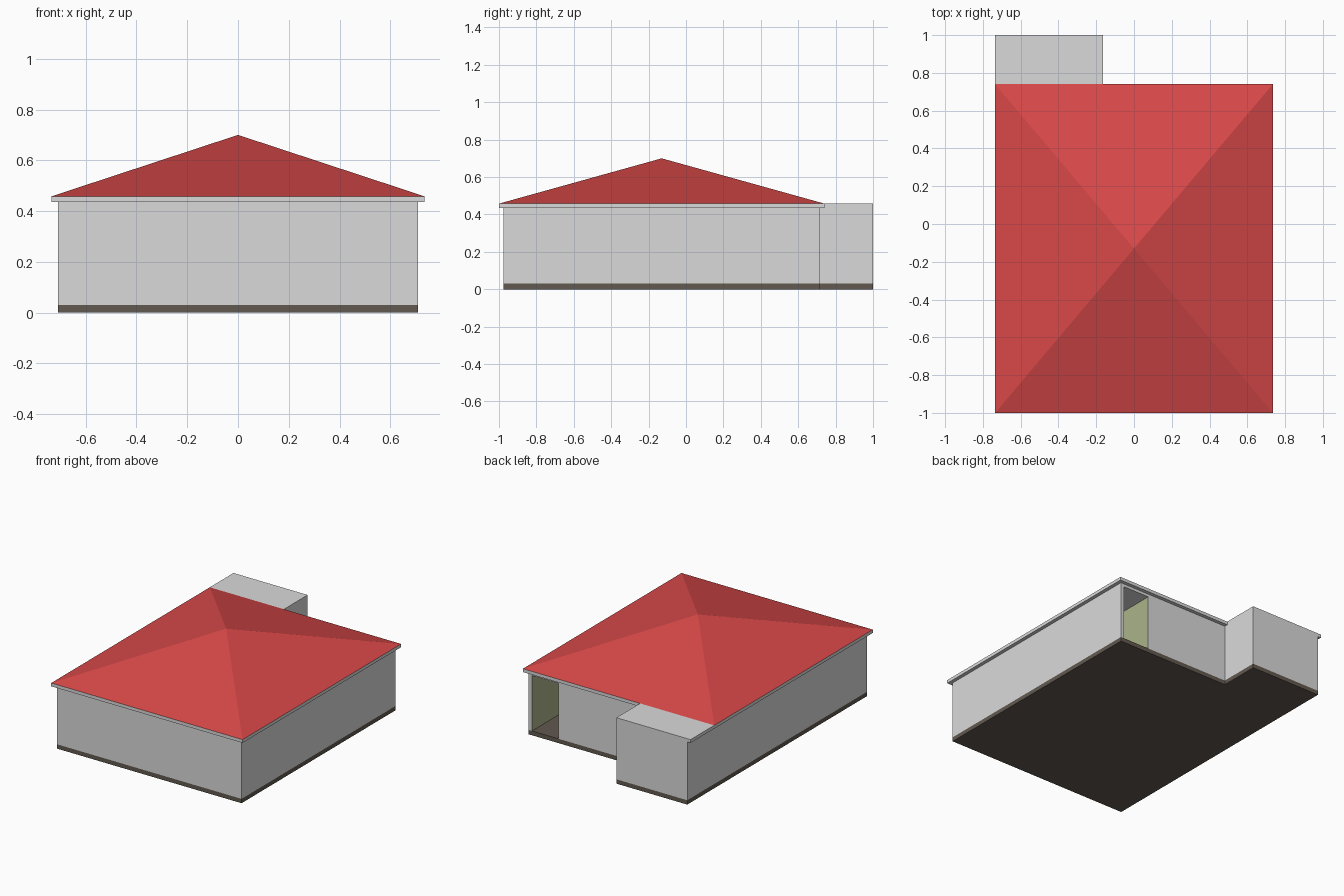
import bpy, bmesh

if "Cube" in bpy.data.objects:
    bpy.data.objects.remove(bpy.data.objects["Cube"])


def material(name, rgb):
    m = bpy.data.materials.new(name)
    m.diffuse_color = (*rgb, 1)
    m.use_nodes = True
    m.node_tree.nodes["Principled BSDF"].inputs["Base Color"].default_value = m.diffuse_color
    return m


GREY = material("plaster grey", (0.70, 0.70, 0.70))
RED = material("roof red", (0.69, 0.065, 0.065))
BROWN = material("base brown", (0.122, 0.100, 0.080))
GREEN = material("inner wall green", (0.41, 0.455, 0.25))


def finish(name, bm, mats):
    bmesh.ops.recalc_face_normals(bm, faces=bm.faces)
    me = bpy.data.meshes.new(name)
    bm.to_mesh(me)
    bm.free()
    for m in mats:
        me.materials.append(m)
    ob = bpy.data.objects.new(name, me)
    bpy.context.collection.objects.link(ob)
    return ob


def prism(name, outline, z0, z1, *mats):
    """Extrude a flat outline from z0 up to z1."""
    bm = bmesh.new()
    face = bm.faces.new([bm.verts.new((x, y, z0)) for x, y in outline])
    top = bmesh.ops.extrude_face_region(bm, geom=[face])["geom"]
    for v in top:
        if isinstance(v, bmesh.types.BMVert):
            v.co.z = z1
    return finish(name, bm, mats)


# L-shaped footprint: main house with a small annex at the back left
AX = -0.165                      # right side of the annex
W, FRONT, BACK = 0.71, -0.975, 0.715
OUT, EAVE_F, EAVE_B = 0.735, -1.0, 0.74
annex = [(AX, BACK), (AX, 1), (-W, 1)]
footprint = [(-W, FRONT), (W, FRONT), (W, BACK)] + annex

# doorway passage, open in the back wall
DX0, DX1, DEPTH = 0.48, 0.683, -0.948
notched = [(-W, FRONT), (W, FRONT), (W, BACK), (DX1, BACK),
           (DX1, DEPTH), (DX0, DEPTH), (DX0, BACK)] + annex

prism("base_slab", footprint, 0, 0.03, BROWN)
walls = prism("walls", notched, 0.03, 0.415, GREY, GREEN)
for p in walls.data.polygons:    # passage walls are green
    c = p.center
    if (abs(p.normal.z) < 0.5 and DX0 - 0.01 < c.x < DX1 + 0.01
            and FRONT + 0.01 < c.y < BACK - 0.01):
        p.material_index = 1
prism("wall_top", footprint, 0.415, 0.435, GREY)

# eave slab, which also forms the flat annex roof
prism("eave_slab", [(-OUT, EAVE_F), (OUT, EAVE_F), (OUT, EAVE_B),
                    (AX, EAVE_B), (AX, 1), (-OUT, 1)], 0.435, 0.458, GREY)

# pyramid roof
bm = bmesh.new()
base = [bm.verts.new((x, y, 0.458)) for x, y in
        [(-OUT, EAVE_F), (OUT, EAVE_F), (OUT, EAVE_B), (-OUT, EAVE_B)]]
apex = bm.verts.new((0, (EAVE_F + EAVE_B) / 2, 0.70))
for i in range(4):
    bm.faces.new((base[i], base[(i + 1) % 4], apex))
finish("hip_roof", bm, [RED])
